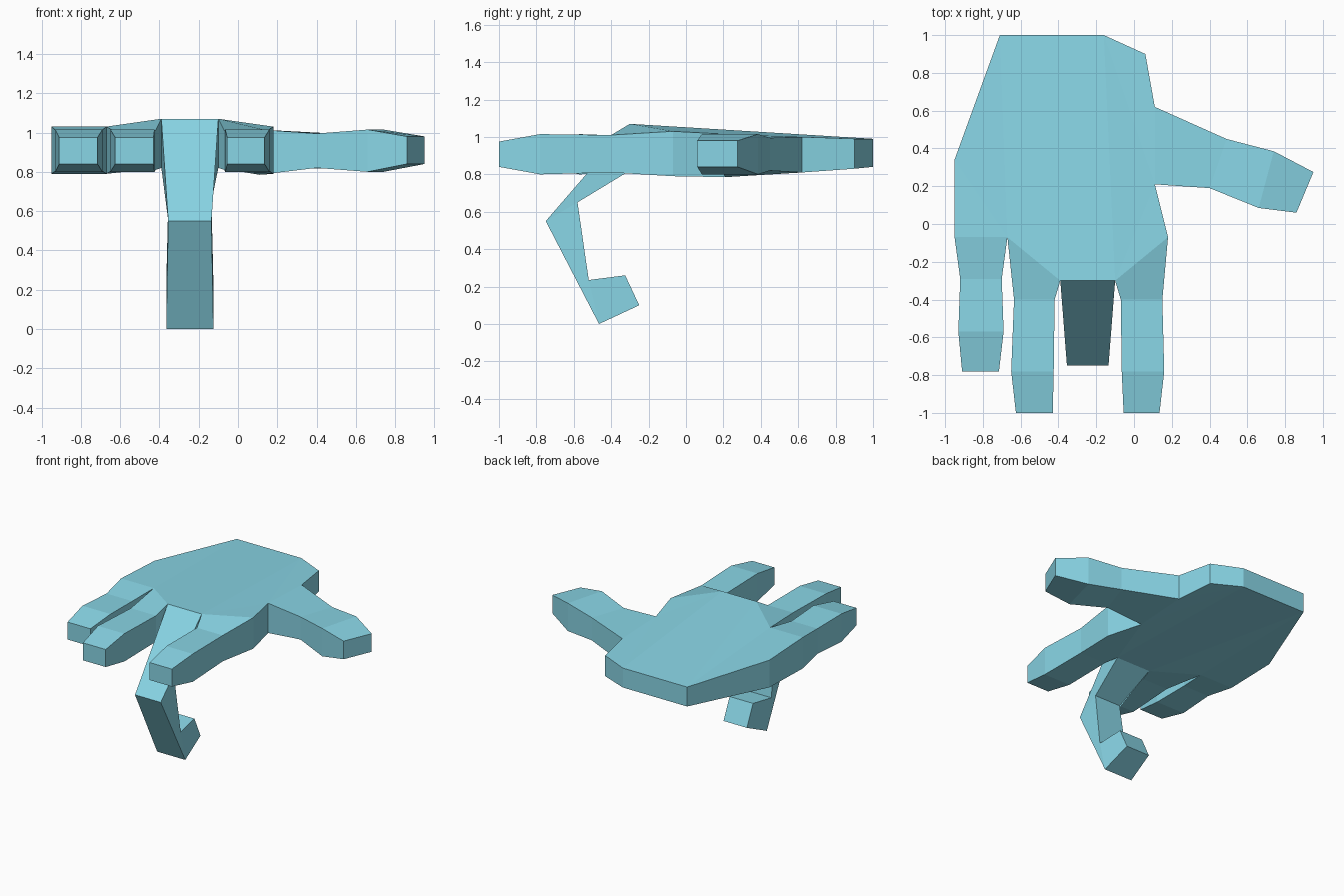
import bpy, bmesh

if "Cube" in bpy.data.objects:
    bpy.data.objects.remove(bpy.data.objects["Cube"])

skin = bpy.data.materials.new("skin_blue")
skin.diffuse_color = (0.25, 0.67, 0.79, 1)
skin.use_nodes = True
skin.node_tree.nodes["Principled BSDF"].inputs["Base Color"].default_value = skin.diffuse_color


def make(name, verts, faces, recalc=False):
    bm = bmesh.new()
    vs = [bm.verts.new(v) for v in verts]
    for f in faces:
        bm.faces.new([vs[i] for i in f])
    if recalc:
        bmesh.ops.recalc_face_normals(bm, faces=bm.faces)
    me = bpy.data.meshes.new(name)
    bm.to_mesh(me)
    bm.free()
    me.materials.append(skin)
    ob = bpy.data.objects.new(name, me)
    bpy.context.collection.objects.link(ob)


def flat(l, r, zt, zb):
    """Cross-section between two plan points."""
    return [(*l, zt), (*r, zt), (*r, zb), (*l, zb)]


def bent(x0, x1, t, b):
    """Cross-section between two side-profile points."""
    return [(x0, *t), (x1, *t), (x1, *b), (x0, *b)]


def loft(name, sections):
    """Boxy digit: open where it meets the palm, capped at the tip."""
    n = len(sections)
    faces = [(4*s + k, 4*s + (k+1) % 4, 4*s + 4 + (k+1) % 4, 4*s + 4 + k)
             for s in range(n - 1) for k in range(4)]
    faces.append([4*(n-1) + k for k in range(4)])
    make(name, [p for s in sections for p in s], faces, True)


# palm: outline clockwise from the wrist, as x, y, top, bottom
P = [(-.71, 1, .99, .84), (-.16, 1, .99, .84), (.06, .9, .99, .83),
     (.11, .62, 1.0, .81), (.11, .21, 1.015, .785), (.18, -.07, 1.03, .79),
     (-.10, -.30, 1.07, .82), (-.39, -.30, 1.07, .82), (-.67, -.07, 1.03, .79),
     (-.95, -.07, 1.03, .79), (-.95, .34, 1.01, .80)]
N = len(P)
patches = [(0, 1, 6, 7), (1, 2, 3), (1, 3, 4), (1, 4, 6), (4, 5, 6),
           (0, 7, 8), (0, 8, 10), (8, 9, 10)]
faces = [f[::-1] for f in patches] + [[i + N for i in f] for f in patches]
for i in (0, 1, 2, 4, 9, 10):          # walls; the other edges carry digits
    j = (i + 1) % N
    faces.append((j + N, i + N, i, j))
make("palm", [(x, y, t) for x, y, t, b in P] + [(x, y, b) for x, y, t, b in P], faces)


def root(i, j):
    """Cross-section on a palm edge, left point i, right point j."""
    a, b = P[i], P[j]
    return [a[:3], b[:3], (b[0], b[1], b[3]), (a[0], a[1], a[3])]


# straight fingers: rows of y, left x, right x, top, bottom
for name, i, j, rows in (
    ("little_finger", 9, 8, [(-.29, -.92, -.70, 1.005, .81),
                             (-.57, -.93, -.69, 1.015, .80),
                             (-.78, -.91, -.715, .975, .84)]),
    ("ring_finger", 8, 7, [(-.40, -.635, -.42, 1.01, .81),
                           (-.78, -.65, -.425, 1.015, .80),
                           (-1, -.625, -.43, .975, .84)]),
    ("index_finger", 6, 5, [(-.40, -.07, .15, 1.01, .81),
                            (-.78, -.065, .16, 1.015, .80),
                            (-1, -.055, .135, .975, .84)])):
    loft(name, [root(i, j)] + [flat((a, y), (b, y), t, u) for y, a, b, t, u in rows])

# middle finger curled downward
loft("middle_finger", [root(7, 6),
                       bent(-.355, -.135, (-.75, .55), (-.58, .65)),
                       bent(-.365, -.125, (-.465, 0), (-.52, .235)),
                       bent(-.345, -.145, (-.25, .10), (-.325, .26))])

# thumb
loft("thumb", [root(4, 3),
               flat((.40, .19), (.49, .45), .995, .82),
               flat((.66, .085), (.74, .385), 1.015, .80),
               flat((.86, .06), (.95, .275), .98, .84)])
